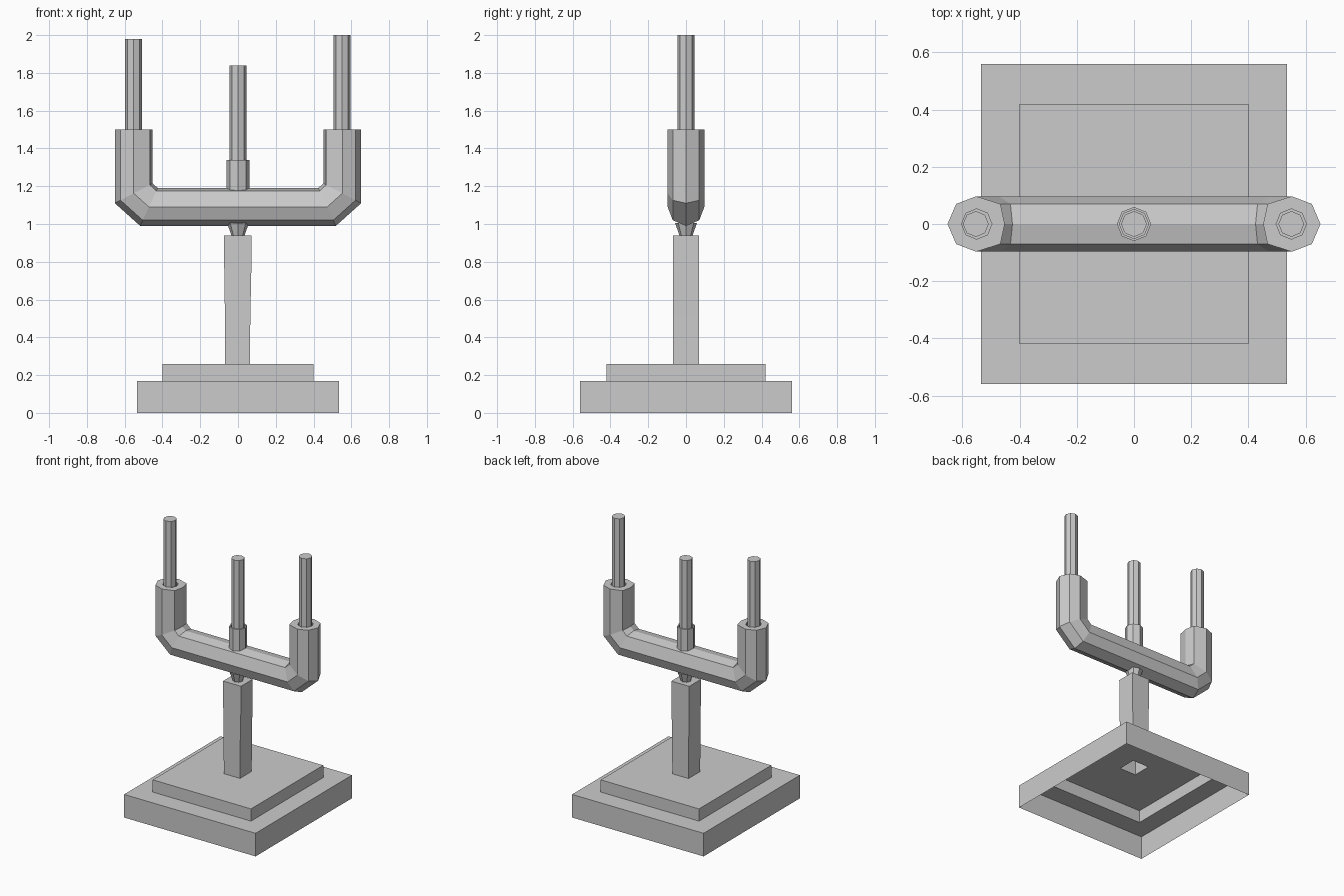
import bpy, bmesh
from math import sin, cos, pi

if "Cube" in bpy.data.objects:
    bpy.data.objects.remove(bpy.data.objects["Cube"])


def loft(name, rings, cap_start=False, cap_end=True):
    """Skin a list of equal-length vertex rings into one flat-shaded object."""
    bm = bmesh.new()
    loops = [[bm.verts.new(p) for p in ring] for ring in rings]
    n = len(loops[0])
    for a, b in zip(loops, loops[1:]):
        for i in range(n):
            j = (i + 1) % n
            bm.faces.new((a[i], a[j], b[j], b[i]))
    if cap_start:
        bm.faces.new(loops[0][::-1])
    if cap_end:
        bm.faces.new(loops[-1])
    bmesh.ops.recalc_face_normals(bm, faces=bm.faces)
    mesh = bpy.data.meshes.new(name)
    bm.to_mesh(mesh)
    bm.free()
    obj = bpy.data.objects.new(name, mesh)
    bpy.context.collection.objects.link(obj)
    return obj


def rect(hx, hy, z, cx=0.0):
    return [(cx + sx * hx, sy * hy, z) for sx, sy in ((-1, -1), (1, -1), (1, 1), (-1, 1))]


def octagon(r, z, cx=0.0, side=1):
    return [(cx + side * r * cos(i * pi / 4), r * sin(i * pi / 4), z) for i in range(8)]


# Stepped base: hollow shell, open underneath, with a square hole for the stem
loft("stepped_base", [rect(0.535, 0.56, 0), rect(0.535, 0.56, 0.17),
                      rect(0.40, 0.42, 0.17), rect(0.40, 0.42, 0.26),
                      rect(0.066, 0.068, 0.26, -0.002)], cap_end=False)

# Square stem, slightly wider at the top
loft("stem", [rect(0.066, 0.068, 0.26, -0.002), rect(0.067, 0.068, 0.5, -0.002),
              rect(0.072, 0.068, 0.78, -0.001), rect(0.073, 0.068, 0.94, -0.001)])

# Neck flaring up into the arm
loft("neck", [octagon(0.033, 0.935), octagon(0.058, 1.005)], cap_start=True)

# U-shaped arm: sections run from an outer point to an inner point in the xz plane
SECTION = [(0, 0), (0.15, 0.07), (0.5, 0.097), (0.925, 0.07),
           (1, 0), (0.925, -0.07), (0.5, -0.097), (0.15, -0.07)]


def arm_ring(side, outer, inner):
    return [(side * (outer[0] + t * (inner[0] - outer[0])), y,
             outer[1] + t * (inner[1] - outer[1])) for t, y in SECTION]


def half_arm(side):
    cx = side * 0.55
    return [octagon(0.053, 1.43, cx, side),
            octagon(0.053, 1.50, cx, side),
            arm_ring(side, (0.652, 1.50), (0.452, 1.50)),
            arm_ring(side, (0.652, 1.11), (0.452, 1.215)),
            arm_ring(side, (0.518, 0.99), (0.425, 1.19))]


loft("arm", half_arm(-1) + half_arm(1)[::-1], cap_start=True)

# Middle cup, with a recess around its candle
loft("middle_cup", [octagon(0.06, 1.15), octagon(0.06, 1.34),
                    octagon(0.051, 1.34), octagon(0.051, 1.28)], cap_start=True)

# Candles
for name, x, z0, z1 in (("left_candle", -0.553, 1.43, 1.98),
                        ("middle_candle", 0.0, 1.28, 1.84),
                        ("right_candle", 0.55, 1.43, 2.0)):
    loft(name, [octagon(0.045, z0, x), octagon(0.045, z1, x)], cap_start=True)
